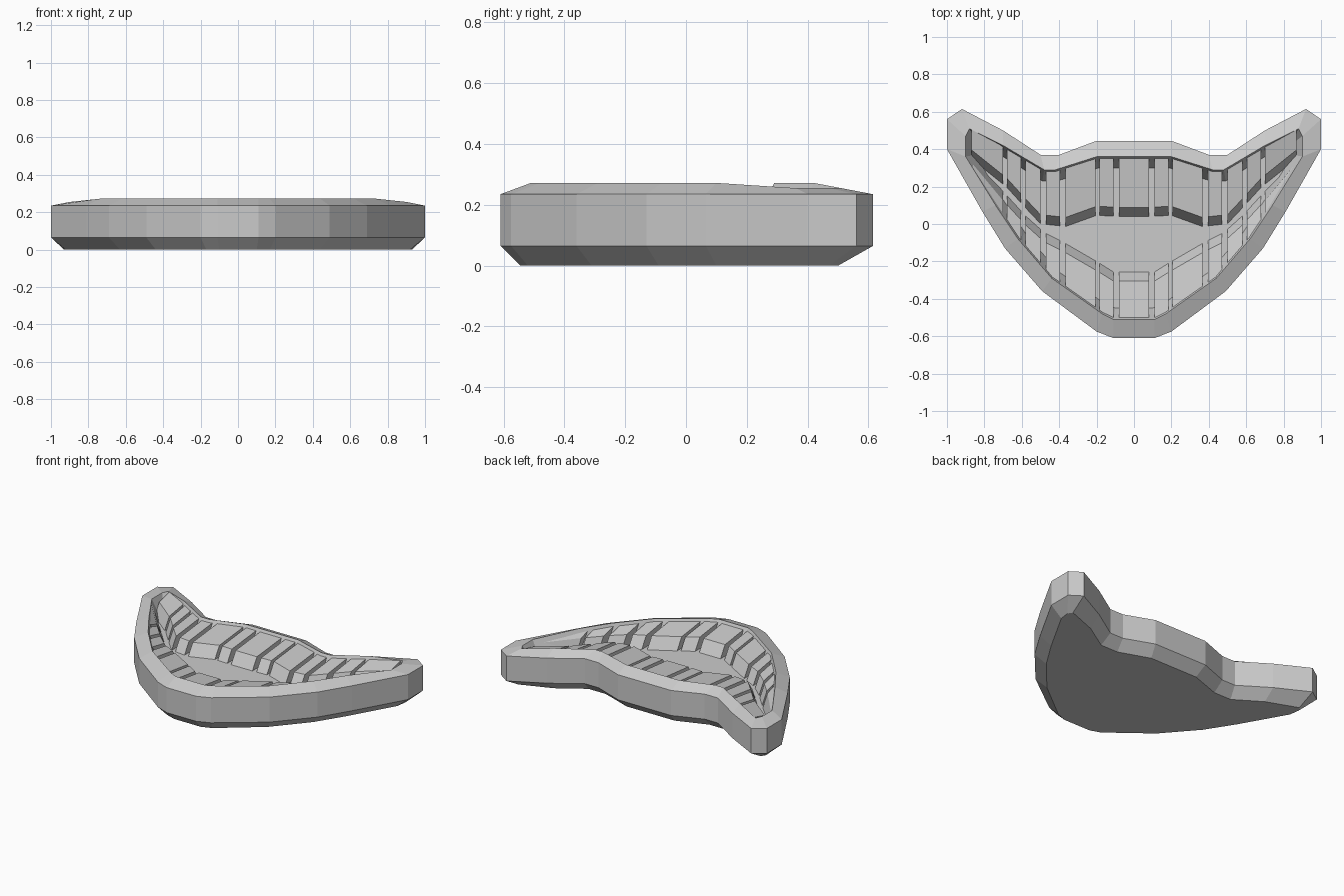
import bpy, bmesh

if "Cube" in bpy.data.objects:
    bpy.data.objects.remove(bpy.data.objects["Cube"])

# Half outlines (x >= 0), running from the front centre round the tip to the back
BASE = [(.10, -.545), (.17, -.52), (.44, -.31), (.63, -.09), (.75, .10), (.92, .40),
        (.93, .47), (.91, .50), (.70, .42), (.52, .305), (.39, .305), (.18, .38)]
OUTER = [(.11, -.61), (.20, -.575), (.49, -.36), (.69, -.13), (.81, .065), (1, .40),
         (1, .56), (.92, .615), (.70, .50), (.50, .37), (.40, .37), (.20, .445)]
RIM = [(.11, -.51), (.17, -.48), (.44, -.29), (.62, -.08), (.74, .10), (.90, .36),
       (.90, .47), (.88, .51), (.70, .42), (.48, .29), (.42, .29), (.20, .36)]
FLOOR = [(.10, -.45), (.15, -.43), (.41, -.25), (.58, -.05), (.70, .13), (.85, .37),
         (.86, .44), (.84, .46), (.70, .36), (.49, .23), (.41, .23), (.19, .30)]
FLOOR_Z = .15


def finish(bm, name):
    bmesh.ops.recalc_face_normals(bm, faces=bm.faces)
    mesh = bpy.data.meshes.new(name)
    bm.to_mesh(mesh)
    bm.free()
    obj = bpy.data.objects.new(name, mesh)
    bpy.context.collection.objects.link(obj)
    return obj


def lerp(table, x):
    for (xa, ya), (xb, yb) in zip(table, table[1:]):
        if x <= xb:
            return ya + (yb - ya) * max(0, x - xa) / (xb - xa)
    return table[-1][1]


# Dish: stacked outlines joined by side faces
bm = bmesh.new()
rings = []
for half, z in ((BASE, 0), (OUTER, .065), (OUTER, .235), (RIM, .272), (FLOOR, FLOOR_Z)):
    full = half + [(-x, y) for x, y in reversed(half)]
    ring = []
    for x, y in full:
        tip = abs(x) > .86 and z == .272
        ring.append(bm.verts.new((x, y, .255 if tip else z)))
    rings.append(ring)
n = len(rings[0])
for a, b in zip(rings, rings[1:]):
    for i in range(n):
        j = (i + 1) % n
        bm.faces.new((a[i], a[j], b[j], b[i]))
bm.faces.new(rings[0])
bm.faces.new(rings[-1])
finish(bm, "dish")

# Rows of sloped blocks lining the inside of the back and front walls
BACK_RIM = [(0, .36)] + RIM[:6:-1]
FRONT_RIM = [(0, -.51)] + RIM[:6]
BACK_FOOT = [(0, .03), (.20, .04), (.36, -.02), (.50, -.005), (.58, .08), (.68, .19), (.88, .35)]
FRONT_FOOT = [(0, -.25), (.11, -.25), (.19, -.20), (.38, -.09), (.48, -.04),
              (.58, .05), (.69, .17), (.88, .36)]
SPANS = [(-.08, .08), (.11, .185), (.205, .365), (.395, .47), (.50, .58), (.605, .68), (.70, .87)]


def block_row(name, rim, foot, side):
    bm = bmesh.new()
    spans = SPANS + [(-b, -a) for a, b in SPANS[1:]]
    for x0, x1 in spans:
        sections = []
        for x in (x0, x1):
            yr, yf = lerp(rim, abs(x)), lerp(foot, abs(x))
            depth = max(.02, (yr - yf) * side)
            step = min(.055, depth * .5)
            profile = [(yr, FLOOR_Z - .01), (yr, .255),
                       (yr - side * (depth - step), .228),
                       (yr - side * depth, FLOOR_Z - .01)]
            sections.append([bm.verts.new((x, y, z)) for y, z in profile])
        a, b = sections
        for i in range(4):
            j = (i + 1) % 4
            bm.faces.new((a[i], a[j], b[j], b[i]))
        bm.faces.new(a)
        bm.faces.new(b)
    finish(bm, name)


block_row("back_blocks", BACK_RIM, BACK_FOOT, 1)
block_row("front_blocks", FRONT_RIM, FRONT_FOOT, -1)
